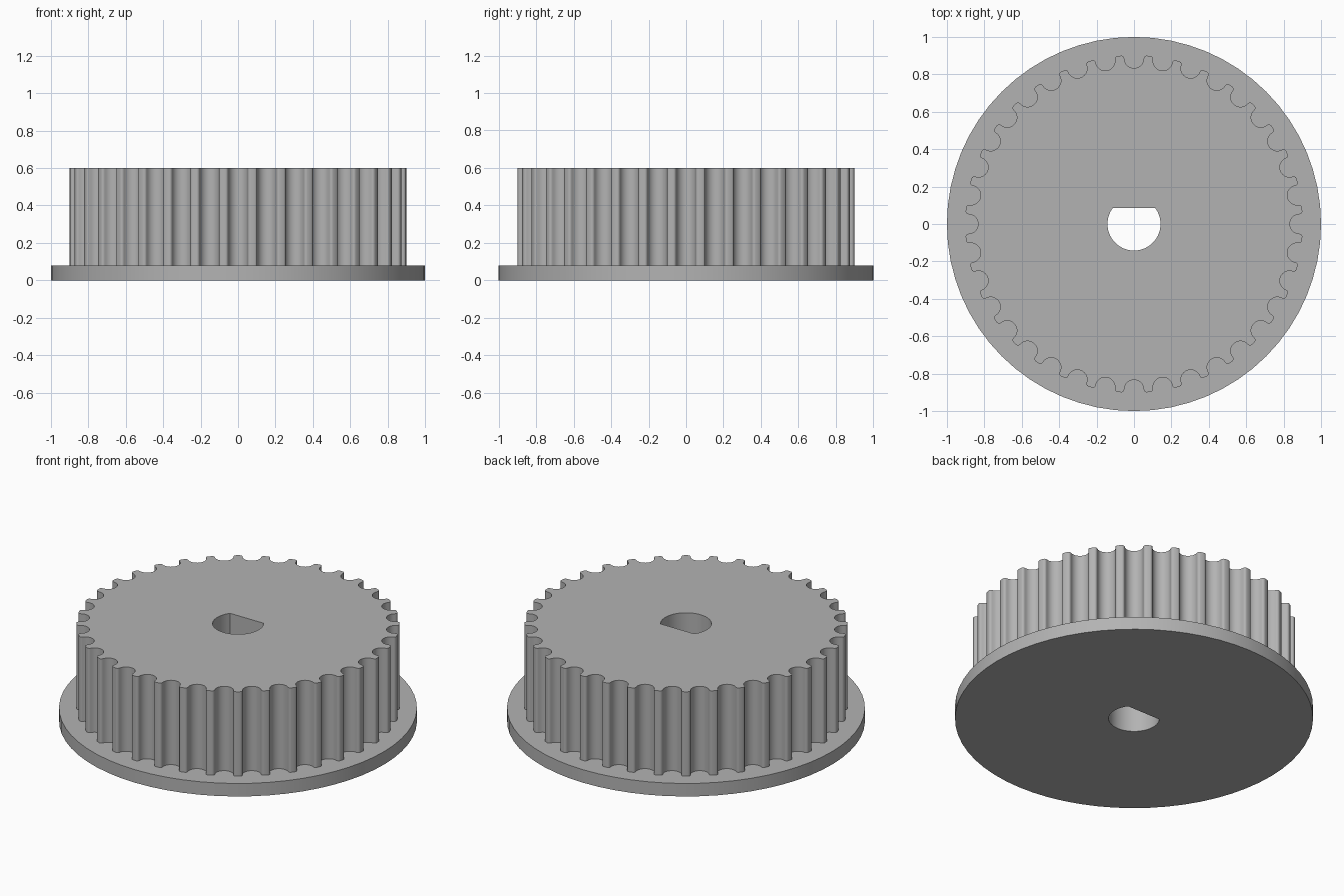
import bpy
import bmesh
from math import sin, cos, pi, radians, asin, sqrt

cube = bpy.data.objects.get("Cube")
if cube:
    bpy.data.objects.remove(cube, do_unlink=True)

TEETH = 36
TIP_R = 0.9
FLANGE_TOP, TOP = 0.08, 0.6

grey = bpy.data.materials.new("plain grey")
grey.use_nodes = True
COLOUR = (0.45, 0.45, 0.45, 1)
grey.diffuse_color = COLOUR
grey.node_tree.nodes["Principled BSDF"].inputs["Base Color"].default_value = COLOUR


def arc(cx, cy, r, start, end, steps):
    """Points along an arc, both ends included."""
    angles = [start + (end - start) * i / steps for i in range(steps + 1)]
    return [(cx + r * cos(a), cy + r * sin(a)) for a in angles]


def gear_outline():
    """Round-bottomed grooves with rounded tooth corners, repeated around the axis."""
    groove_r, fillet = 0.052, 0.015
    mid = TIP_R - fillet
    side = groove_r + fillet
    right = arc(0, mid, groove_r, -pi / 2, 0, 7)
    right += arc(side, mid, fillet, pi, pi / 2, 4)[1:]
    groove = [(-x, y) for x, y in reversed(right[1:])] + right
    points = []
    for i in range(TEETH):
        a = -2 * pi * i / TEETH
        points += [(x * cos(a) - y * sin(a), x * sin(a) + y * cos(a)) for x, y in groove]
    return points


# Outlines: flange rim, toothed edge, D-shaped shaft hole
rim = arc(0, 0, 1, 0, 2 * pi, 64)[:-1]
gear = gear_outline()
flat = asin(0.085 / 0.142)
hole = arc(0, 0, 0.142, pi - flat, 2 * pi + flat, 32)


def build(name, caps, walls):
    """Join flat caps (outer, inner, z) and upright walls (outline, z0, z1)."""
    bm = bmesh.new()
    for outer, inner, z in caps:
        edges = []
        for loop in (outer, inner):
            vs = [bm.verts.new((x, y, z)) for x, y in loop]
            edges += [bm.edges.new((v, vs[i - 1])) for i, v in enumerate(vs)]
        bmesh.ops.triangle_fill(bm, edges=edges, use_beauty=True, normal=(0, 0, 1))
    for loop, z0, z1 in walls:
        low = [bm.verts.new((x, y, z0)) for x, y in loop]
        high = [bm.verts.new((x, y, z1)) for x, y in loop]
        for i in range(len(loop)):
            bm.faces.new((low[i - 1], low[i], high[i], high[i - 1]))
    bmesh.ops.remove_doubles(bm, verts=bm.verts, dist=0.0001)
    bmesh.ops.recalc_face_normals(bm, faces=bm.faces)
    mesh = bpy.data.meshes.new(name)
    bm.to_mesh(mesh)
    bm.free()
    mesh.materials.append(grey)
    obj = bpy.data.objects.new(name, mesh)
    bpy.context.collection.objects.link(obj)
    bpy.ops.object.select_all(action='DESELECT')
    obj.select_set(True)
    bpy.context.view_layer.objects.active = obj
    bpy.ops.object.shade_smooth_by_angle(angle=radians(35))


# Base flange, open under the toothed body
build("flange",
      caps=[(rim, hole, 0), (rim, gear, FLANGE_TOP)],
      walls=[(rim, 0, FLANGE_TOP), (hole, 0, FLANGE_TOP)])

# Toothed body standing on the flange
build("toothed_body",
      caps=[(gear, hole, TOP)],
      walls=[(gear, FLANGE_TOP, TOP), (hole, FLANGE_TOP, TOP)])
